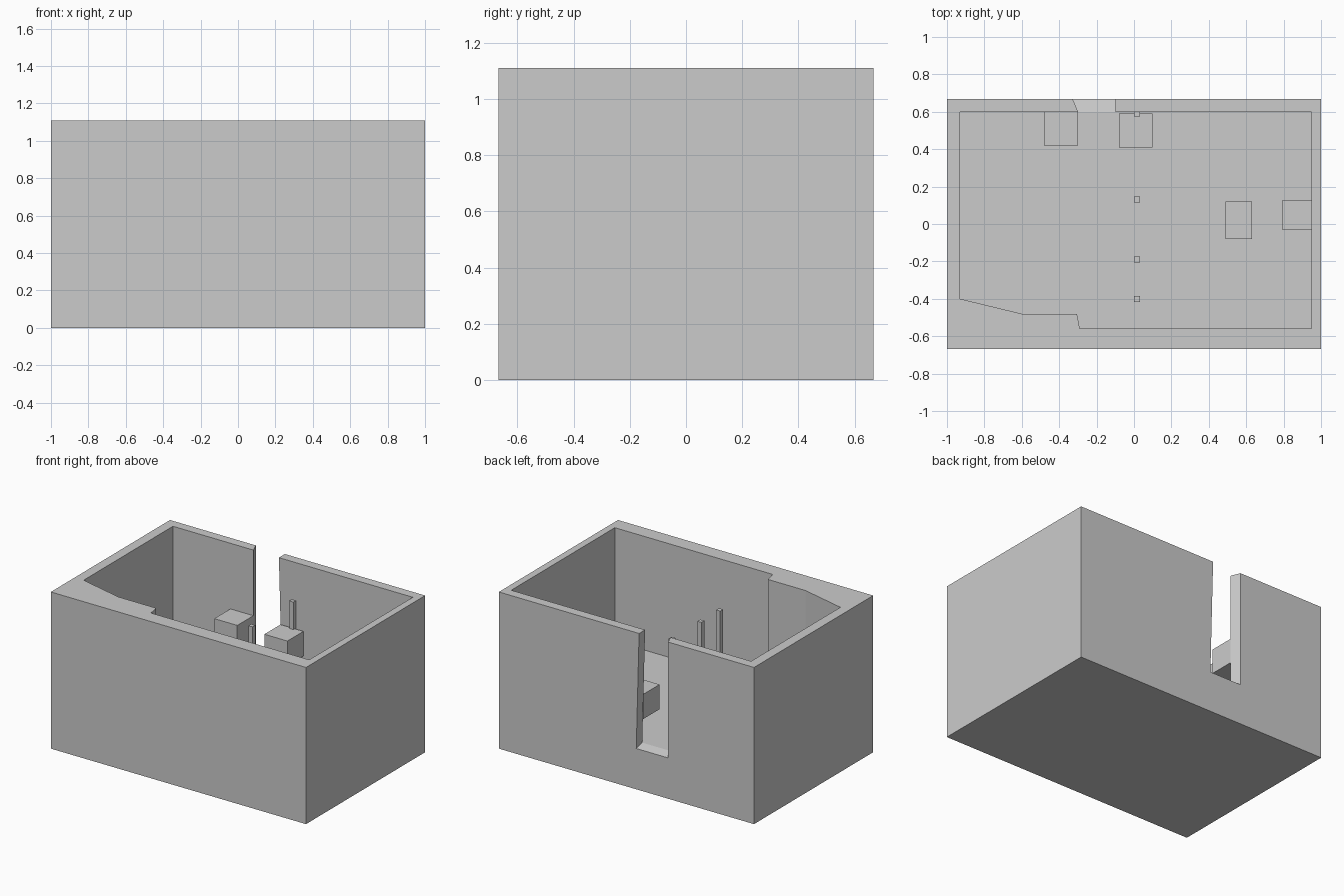
import bpy
import bmesh

if "Cube" in bpy.data.objects:
    bpy.data.objects.remove(bpy.data.objects["Cube"], do_unlink=True)

grey = bpy.data.materials.new("plain grey")
grey.use_nodes = True
COLOUR = (0.6, 0.6, 0.6, 1)
grey.diffuse_color = COLOUR
grey.node_tree.nodes["Principled BSDF"].inputs["Base Color"].default_value = COLOUR


def finish(name, bm):
    bmesh.ops.recalc_face_normals(bm, faces=bm.faces)
    mesh = bpy.data.meshes.new(name)
    bm.to_mesh(mesh)
    bm.free()
    mesh.materials.append(grey)
    obj = bpy.data.objects.new(name, mesh)
    bpy.context.scene.collection.objects.link(obj)
    return obj


def prism(name, outline, z0, z1):
    """Extrude a plan outline from z0 up to z1."""
    bm = bmesh.new()
    face = bm.faces.new([bm.verts.new((x, y, z0)) for x, y in outline])
    top = bmesh.ops.extrude_face_region(bm, geom=[face])["geom"]
    verts = [v for v in top if isinstance(v, bmesh.types.BMVert)]
    bmesh.ops.translate(bm, vec=(0, 0, z1 - z0), verts=verts)
    return finish(name, bm)


def box(name, x0, x1, y0, y1, z0, z1):
    return prism(name, [(x0, y0), (x1, y0), (x1, y1), (x0, y1)], z0, z1)


def cut(target, cutter):
    mod = target.modifiers.new(cutter.name, "BOOLEAN")
    mod.operation = "DIFFERENCE"
    mod.solver = "EXACT"
    mod.object = cutter
    cutter.hide_render = True
    cutter.hide_viewport = True
    cutter.display_type = "WIRE"


HEIGHT, FLOOR, BACK = 1.11, 0.305, 0.667

# Outer block hollowed into an open-topped room
shell = box("room_shell", -1, 1, -BACK, BACK, 0, HEIGHT)
room = [(-0.93, 0.6), (-0.93, -0.4), (-0.6, -0.48), (-0.305, -0.48),
        (-0.29, -0.56), (0.95, -0.56), (0.95, 0.6)]
cut(shell, prism("room_cutter", room, FLOOR, HEIGHT + 0.1))

# Tall doorway in the back wall: flared jamb, leaning jamb, sloping sill
bm = bmesh.new()
for y in (0.59, 0.69):
    t = (y - 0.6) / (BACK - 0.6)
    sill = FLOOR - 0.016 * t
    left_jamb = -0.3 - 0.027 * t
    top = HEIGHT + 0.02
    for x, z in ((left_jamb, sill), (left_jamb, top), (-0.1, top), (-0.077, sill)):
        bm.verts.new((x, y, z))
bmesh.ops.convex_hull(bm, input=bm.verts)
cut(shell, finish("doorway_cutter", bm))

# Raised blocks either side of the doorway
box("wall_block_right", -0.48, -0.3, 0.42, 0.6, 0.47, 0.645)
box("wall_block_left", -0.08, 0.1, 0.41, 0.59, 0.47, 0.645)

# Low table and seat beside the left wall
box("table", 0.49, 0.63, -0.08, 0.12, FLOOR, 0.5)
box("seat", 0.79, 0.95, -0.03, 0.125, FLOOR, 0.5)

# Row of slim posts across the room
for i, y in enumerate((0.59, 0.13, -0.19, -0.4)):
    h = 0.016
    base = 0.645 if i == 0 else FLOOR
    box(f"post_{i + 1}", 0.017 - h, 0.017 + h, y - h, min(y + h, 0.6), base, 0.84)
